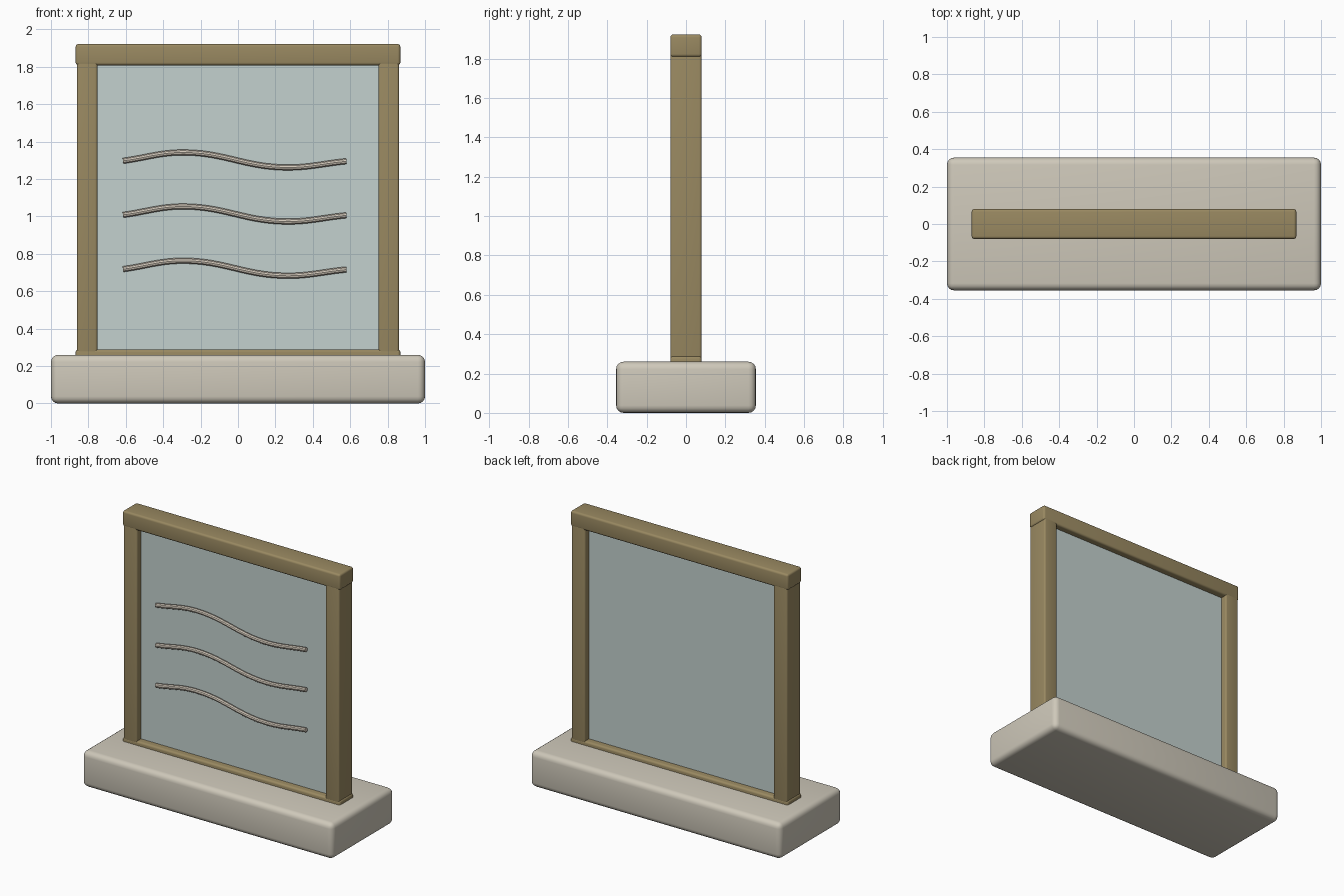
import bpy
import bmesh

old = bpy.data.objects.get("Cube")
if old:
    bpy.data.objects.remove(old, do_unlink=True)


def material(name, rgb):
    mat = bpy.data.materials.new(name)
    mat.use_nodes = True
    color = (*rgb, 1.0)
    mat.diffuse_color = color
    bsdf = mat.node_tree.nodes["Principled BSDF"]
    bsdf.inputs["Base Color"].default_value = color
    bsdf.inputs["Roughness"].default_value = 0.6
    return mat


STONE = material("pale stone", (0.62, 0.58, 0.49))
BRONZE = material("bronze", (0.32, 0.25, 0.12))
GLASS = material("frosted glass", (0.55, 0.64, 0.62))
CREAM = material("cream", (0.66, 0.59, 0.50))


def smooth(obj):
    bpy.ops.object.select_all(action="DESELECT")
    obj.select_set(True)
    bpy.context.view_layer.objects.active = obj
    bpy.ops.object.shade_smooth_by_angle(angle=0.6)


def box(name, x, y, z, mat, bevel=0.0):
    """Box from (min, max) ranges on each axis, with rounded edges."""
    bm = bmesh.new()
    bmesh.ops.create_cube(bm, size=1)
    for v in bm.verts:
        v.co = [(r[0] + r[1]) / 2 + c * (r[1] - r[0]) for r, c in zip((x, y, z), v.co)]
    if bevel:
        bmesh.ops.bevel(bm, geom=bm.edges[:], offset=bevel, segments=4,
                        profile=0.5, affect="EDGES")
    mesh = bpy.data.meshes.new(name)
    bm.to_mesh(mesh)
    bm.free()
    mesh.materials.append(mat)
    obj = bpy.data.objects.new(name, mesh)
    bpy.context.collection.objects.link(obj)
    smooth(obj)
    return obj


# Plinth
box("base", (-1, 1), (-0.355, 0.355), (0, 0.26), STONE, 0.038)

# Frame: two rails and two posts
for name, z in (("top_rail", (1.808, 1.922)), ("bottom_rail", (0.18, 0.289))):
    box(name, (-0.868, 0.868), (-0.08, 0.08), z, BRONZE, 0.015)
for name, x in (("left_post", (0.752, 0.861)), ("right_post", (-0.861, -0.752))):
    box(name, x, (-0.079, 0.079), (0.2, 1.88), BRONZE, 0.012)

# Glass panel set into the frame
box("glass_panel", (-0.77, 0.77), (-0.032, 0.032), (0.26, 1.83), GLASS)

# Three raised wavy bars on the front of the glass
WAVE = ((-0.615, 0), (-0.285, 0.045), (0.24, -0.035), (0.58, -0.002))
for name, height in (("upper_wave", 1.297), ("middle_wave", 1.008), ("lower_wave", 0.718)):
    curve = bpy.data.curves.new(name, "CURVE")
    curve.dimensions = "3D"
    curve.bevel_depth = 0.016
    curve.bevel_resolution = 3
    curve.use_fill_caps = True
    spline = curve.splines.new("BEZIER")
    spline.resolution_u = 12
    spline.bezier_points.add(len(WAVE) - 1)
    for point, (x, dz) in zip(spline.bezier_points, WAVE):
        point.co = (x, -0.052, height + dz)
        point.handle_left_type = point.handle_right_type = "AUTO"
    curve.materials.append(CREAM)
    wave = bpy.data.objects.new(name, curve)
    bpy.context.collection.objects.link(wave)
    bpy.ops.object.select_all(action="DESELECT")
    wave.select_set(True)
    bpy.context.view_layer.objects.active = wave
    bpy.ops.object.convert(target="MESH")
    smooth(bpy.context.view_layer.objects.active)
